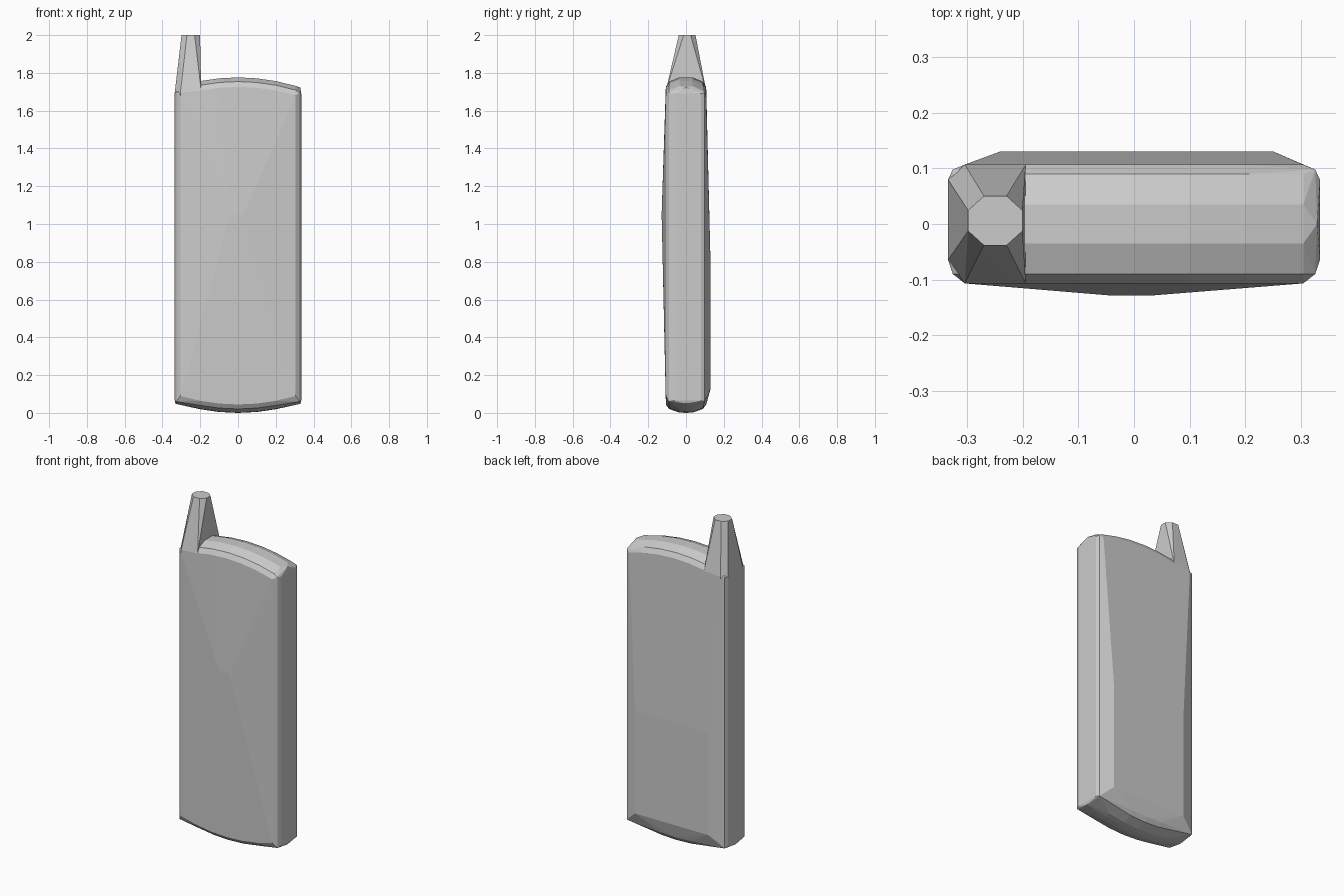
import bpy, bmesh, math

cube = bpy.data.objects.get("Cube")
if cube:
    bpy.data.objects.remove(cube, do_unlink=True)

grey = bpy.data.materials.new("light_grey")
grey.use_nodes = True
colour = (0.6, 0.6, 0.6, 1)
grey.diffuse_color = colour
grey.node_tree.nodes["Principled BSDF"].inputs["Base Color"].default_value = colour


def hull(name, points):
    """Closed faceted shell wrapped around the given points."""
    bm = bmesh.new()
    for p in points:
        bm.verts.new(p)
    result = bmesh.ops.convex_hull(bm, input=bm.verts)
    spare = {g for key in ("geom_interior", "geom_unused") for g in result[key]
             if isinstance(g, bmesh.types.BMVert)}
    bmesh.ops.delete(bm, geom=list(spare), context='VERTS')
    bmesh.ops.dissolve_limit(bm, angle_limit=math.radians(0.5),
                             verts=bm.verts, edges=bm.edges)
    bmesh.ops.recalc_face_normals(bm, faces=bm.faces)
    mesh = bpy.data.meshes.new(name)
    bm.to_mesh(mesh)
    bm.free()
    mesh.materials.append(grey)
    obj = bpy.data.objects.new(name, mesh)
    bpy.context.collection.objects.link(obj)
    return obj


# Body: arched top and bottom, chamfered rim and slightly bulging faces
points = []
for x in (-0.305, -0.2, -0.1, 0, 0.1, 0.2, 0.305):
    arch = (x / 0.305) ** 2
    top = 1.776 - 0.045 * arch
    bottom = 0.002 + 0.045 * arch
    for side in (-1, 1):
        for y, inset in ((0.035, 0), (0.09, 0.022), (0.107, 0.05)):
            points += [(x, side * y, top - inset), (x, side * y, bottom + inset * 0.85)]
    points.append((x, 0, bottom - 0.002))
for x in (-0.335, 0.335):
    for y in (-0.065, 0.08):
        points += [(x, y, z) for z in (0.065, 1.69)]
    points += [(x * 0.975, y, z) for y in (-0.09, 0.098) for z in (0.06, 1.695)]
    points += [(x * 0.985, 0, z) for z in (0.048, 1.722)]
# Gentle crown on the front, flatter raised panel low on the back
points += [(x, -0.129, 1.05) for x in (-0.04, 0.03)]
points += [(x, 0.131, z) for x in (-0.24, 0.25) for z in (0.13, 0.75)]
hull("body", points)

# Aerial: square shoulder tapering to a small eight-sided tip
aerial = [(-0.25 + 0.053 * math.cos(math.radians(22.5 + 45 * i)),
           0.006 + 0.048 * math.sin(math.radians(22.5 + 45 * i)), 2.0)
          for i in range(8)]
for z in (1.62, 1.705):
    aerial += [(-0.195, -0.107, z), (-0.195, 0.107, z)]
    aerial += [(x, y, z - 0.01) for x, y in
               ((-0.305, -0.107), (-0.335, -0.065), (-0.335, 0.08), (-0.305, 0.107))]
hull("aerial", aerial)
